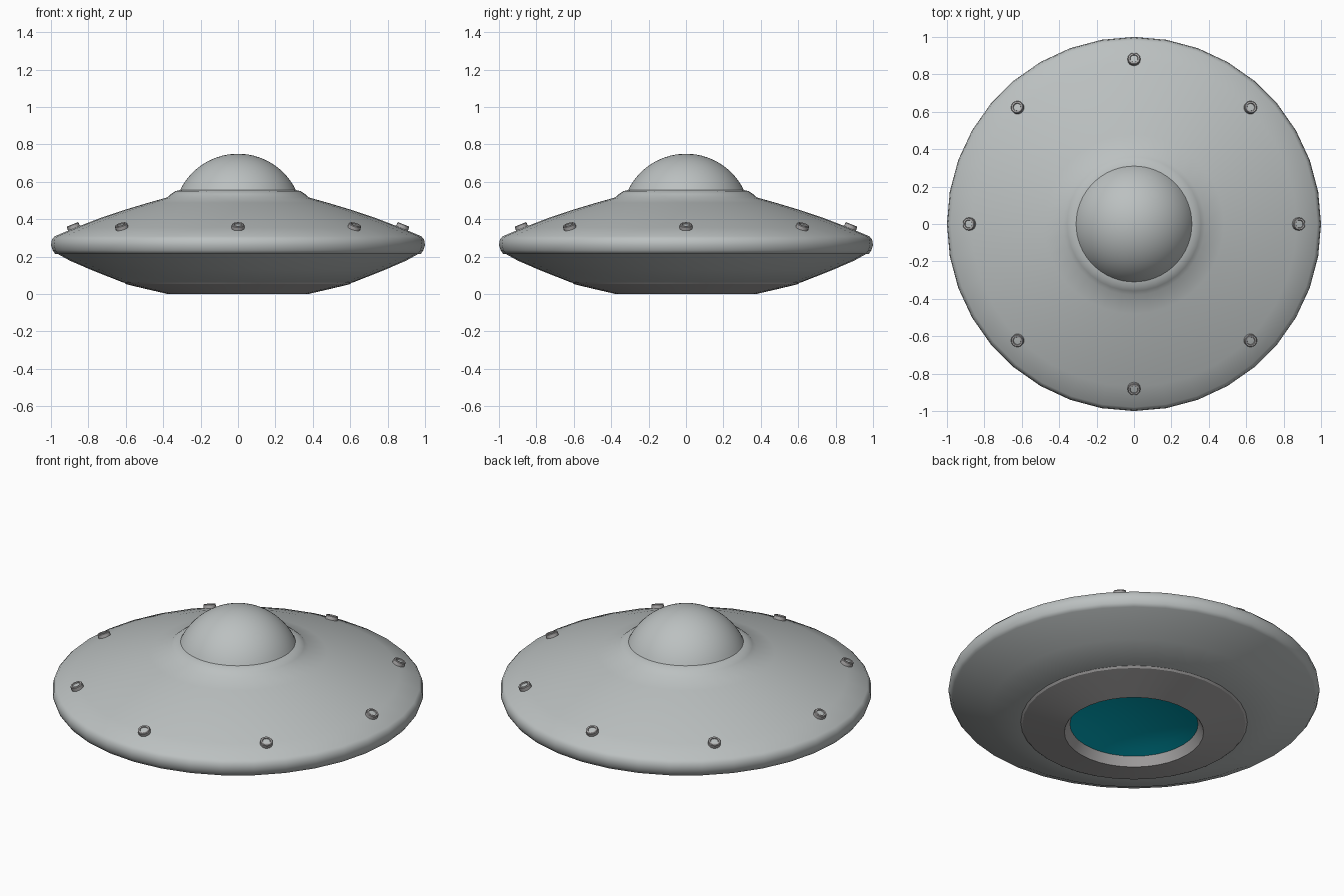
import bpy, bmesh, math
from mathutils import Matrix, Vector

if "Cube" in bpy.data.objects:
    bpy.data.objects.remove(bpy.data.objects["Cube"], do_unlink=True)


def material(name, rgb):
    m = bpy.data.materials.new(name)
    m.use_nodes = True
    m.diffuse_color = (*rgb, 1)
    m.node_tree.nodes["Principled BSDF"].inputs["Base Color"].default_value = (*rgb, 1)
    return m


HULL = material("hull grey", (0.5, 0.53, 0.53))
TRIM = material("trim grey", (0.41, 0.4, 0.4))
GLOW = material("teal glow", (0.0, 0.4, 0.52))


def lathe(name, profile, mat, steps, matrix=None, angle=30):
    """Revolve an (r, z) profile around z; both ends lie on the axis."""
    bm = bmesh.new()
    verts = [bm.verts.new((r, 0, z)) for r, z in profile]
    edges = [bm.edges.new(pair) for pair in zip(verts, verts[1:])]
    bmesh.ops.spin(bm, geom=verts + edges, cent=(0, 0, 0), axis=(0, 0, 1),
                   angle=2 * math.pi, steps=steps)
    bmesh.ops.remove_doubles(bm, verts=bm.verts, dist=0.0005)
    bmesh.ops.recalc_face_normals(bm, faces=bm.faces)
    mesh = bpy.data.meshes.new(name)
    bm.to_mesh(mesh)
    bm.free()
    mesh.materials.append(mat)
    obj = bpy.data.objects.new(name, mesh)
    bpy.context.collection.objects.link(obj)
    if matrix:
        obj.matrix_world = matrix
    bpy.ops.object.select_all(action="DESELECT")
    obj.select_set(True)
    bpy.context.view_layer.objects.active = obj
    bpy.ops.object.shade_smooth_by_angle(angle=math.radians(angle))
    return obj


# Upper shell: collar under the dome, sloping deck and rounded rim
lathe("upper_shell", [
    (0, 0.558), (0.3, 0.558), (0.335, 0.55), (0.358, 0.535), (0.38, 0.516),
    (0.48, 0.488), (0.6, 0.452), (0.74, 0.405), (0.87, 0.355), (0.98, 0.309),
    (0.995, 0.292), (1.0, 0.262), (0.991, 0.234), (0.978, 0.215), (0, 0.215),
], HULL, 36, angle=60)

# Lower shell, hollow above the underside opening
lathe("lower_shell", [
    (0, 0.22), (0.974, 0.22), (0.9, 0.179), (0.78, 0.127), (0.615, 0.062),
    (0.57, 0.068), (0.5, 0.17), (0, 0.17),
], HULL, 36)

# Underside ring with a bevelled outer lip and a central opening
lathe("underside_ring", [
    (0, 0.15), (0.45, 0.15), (0.5, 0.07), (0.612, 0.064), (0.6, 0.053),
    (0.5, 0.029), (0.375, 0), (0.345, 0.05), (0.345, 0.13), (0, 0.13),
], TRIM, 36, angle=20)

# Glowing shallow bowl inside the opening
BOWL_R, BOWL_DEPTH = 0.345, 0.05
bowl = [(BOWL_R * i / 6, 0.05 + BOWL_DEPTH * (1 - (i / 6) ** 2)) for i in range(7)]
lathe("glow_bowl", bowl + [(BOWL_R, 0.12), (0, 0.12)], GLOW, 36)

# Cockpit dome: a spherical cap
R, CENTRE = 0.344, 0.406
dome = [(R * math.sin(a), CENTRE + R * math.cos(a))
        for a in (math.radians(66) * i / 14 for i in range(15))]
lathe("dome", dome + [(0, dome[-1][1])], HULL, 64)

# Eight rim lights, tilted to lie on the upper shell
for i in range(8):
    turn = Matrix.Rotation(i * math.pi / 4, 4, "Z")
    tilt = Matrix.Rotation(math.radians(22), 4, "Y")
    place = turn @ Matrix.Translation(Vector((0.878, 0, 0.354))) @ tilt
    lathe(f"light_socket_{i + 1}", [
        (0, -0.01), (0.034, -0.01), (0.034, 0.016), (0.031, 0.02),
        (0.022, 0.02), (0.02, 0.012), (0, 0.012)], TRIM, 16, place)
    lathe(f"light_lens_{i + 1}", [(0, 0.01), (0.02, 0.01), (0.02, 0.015), (0, 0.016)],
          HULL, 16, place)
